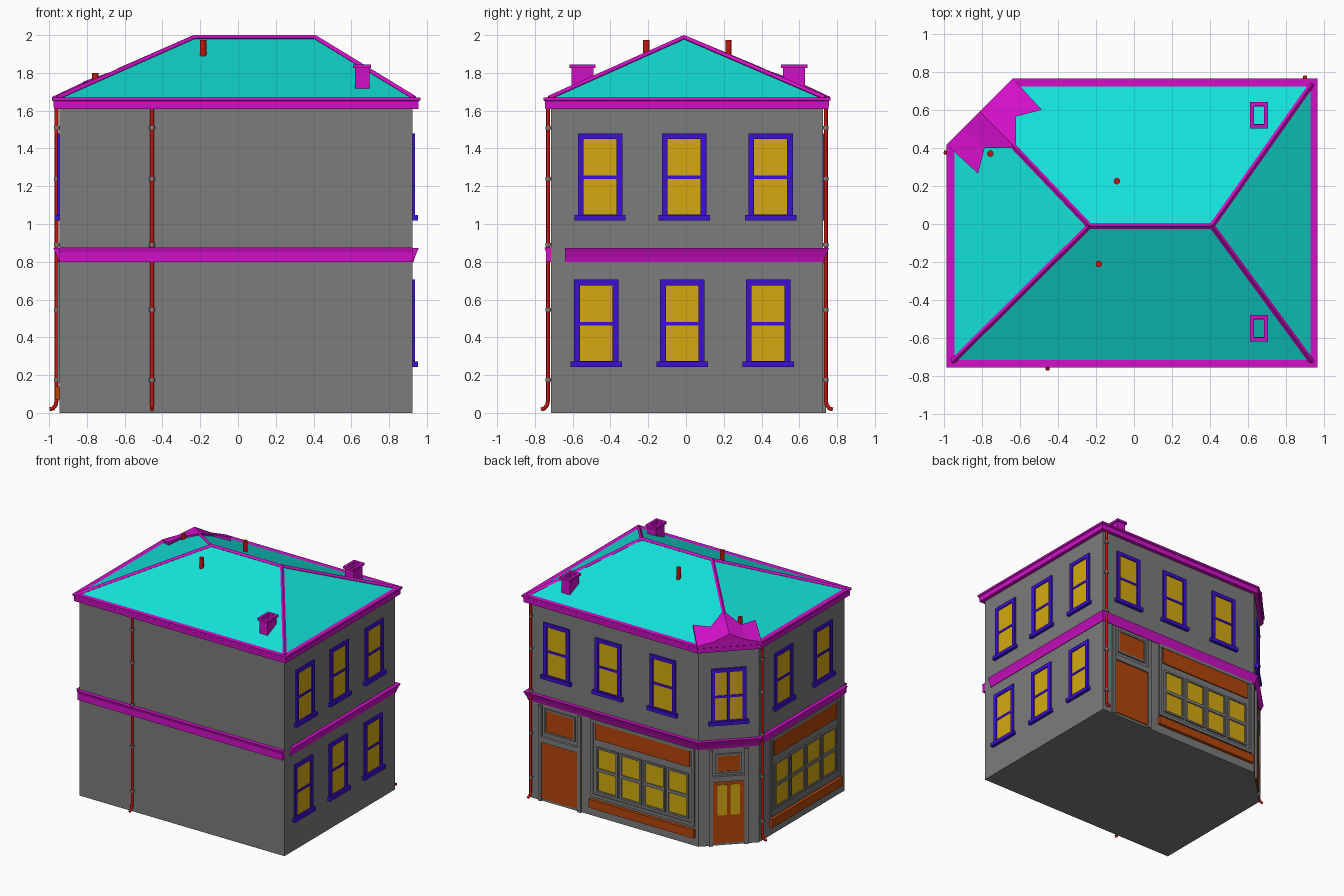
import bpy, bmesh, math
from mathutils import Matrix, Vector

if "Cube" in bpy.data.objects:
    bpy.data.objects.remove(bpy.data.objects["Cube"])

def mat(name, r, g, b):
    m = bpy.data.materials.new(name)
    m.diffuse_color = (r, g, b, 1)
    m.use_nodes = True
    m.node_tree.nodes["Principled BSDF"].inputs["Base Color"].default_value = m.diffuse_color
    return m

GREY = mat("wall grey", .20, .20, .20)
TEAL = mat("roof teal", .006, .76, .69)
PINK = mat("trim magenta", .65, .005, .58)
BLUE = mat("window blue", .045, .005, .65)
GLASS = mat("glass yellow", .66, .40, .005)
WOOD = mat("shop orange", .46, .06, .003)
RED = mat("pipe red", .56, .008, .005)

def finish(name, bm, m):
    bmesh.ops.recalc_face_normals(bm, faces=bm.faces)
    me = bpy.data.meshes.new(name)
    bm.to_mesh(me)
    bm.free()
    me.materials.append(m)
    ob = bpy.data.objects.new(name, me)
    bpy.context.collection.objects.link(ob)
    return ob

def mesh(name, verts, faces, m):
    bm = bmesh.new()
    vs = [bm.verts.new(v) for v in verts]
    for f in faces:
        bm.faces.new([vs[i] for i in f])
    return finish(name, bm, m)

# Wall frames: local axes are u (along wall), n (outward), z
def wall(ox, oy, nx, ny):
    return Matrix(((ny, nx, 0, ox), (-nx, ny, 0, oy), (0, 0, 1, 0), (0, 0, 0, 1)))

S = math.sqrt(.5)
X0, X1, Y0, Y1, CX, CY = -.945, .925, -.715, .725, -.62, .40
FRONT = wall(0, Y0, 0, -1)
RIGHT = wall(X1, 0, 1, 0)
BACK = wall(0, Y1, 0, 1)
LEFT = wall(X0, 0, -1, 0)
CORNER = wall((X0 + CX) / 2, (Y1 + CY) / 2, -S, S)
WORLD = Matrix.Identity(4)

def boxes(name, m, w, items):
    """items: (u0, u1, z0, z1, depth[, start depth])"""
    bm = bmesh.new()
    for u0, u1, z0, z1, d, *s in items:
        n0 = s[0] if s else -.01
        mx = w @ Matrix.Translation(((u0 + u1) / 2, (n0 + d) / 2, (z0 + z1) / 2)) \
            @ Matrix.Diagonal((u1 - u0, d - n0, z1 - z0, 1))
        bmesh.ops.create_cube(bm, size=1, matrix=mx)
    return finish(name, bm, m)

def border(u0, u1, z0, z1, t, d):
    return [(u0, u0 + t, z0, z1, d), (u1 - t, u1, z0, z1, d),
            (u0 + t, u1 - t, z1 - t, z1, d), (u0 + t, u1 - t, z0, z0 + t, d)]

def tube(name, m, pts, r, w=WORLD, res=2, smooth=True):
    cu = bpy.data.curves.new(name, 'CURVE')
    cu.dimensions = '3D'
    cu.bevel_depth, cu.bevel_resolution, cu.use_fill_caps = r, res, True
    sp = cu.splines.new('POLY')
    sp.points.add(len(pts) - 1)
    for p, q in zip(sp.points, pts):
        p.co = (*(w @ Vector(q)), 1)
    cu.materials.append(m)
    ob = bpy.data.objects.new(name, cu)
    bpy.context.collection.objects.link(ob)
    bpy.ops.object.select_all(action='DESELECT')
    ob.select_set(True)
    bpy.context.view_layer.objects.active = ob
    bpy.ops.object.convert(target='MESH')
    if smooth:
        bpy.ops.object.shade_smooth_by_angle(angle=math.radians(50))
    else:
        bpy.ops.object.shade_flat()

# Mitred outline offset and profile sweep
def offset(path, d, closed):
    out, n = [], len(path)
    for i, p in enumerate(path):
        ns = []
        for a, b in ((i - 1, i), (i, i + 1)):
            if closed or (a >= 0 and b < n):
                e = (Vector(path[b % n]) - Vector(path[a % n])).normalized()
                ns.append(Vector((e.y, -e.x)))
        k = sum(ns, Vector((0, 0)))
        k = k / k.dot(ns[0])
        out.append(Vector(p) + k * d)
    return out

def sweep(name, m, path, profile, closed):
    n, k = len(path), len(profile)
    verts = [(*v, z) for d, z in profile for v in offset(path, d, closed)]
    faces = [(j * n + i, j * n + (i + 1) % n, (j + 1) % k * n + (i + 1) % n, (j + 1) % k * n + i)
             for j in range(k) for i in range(n if closed else n - 1)]
    if not closed:
        faces += [[j * n for j in range(k)], [j * n + n - 1 for j in range(k)]]
    return mesh(name, verts, faces, m)

# Building body with a cut corner
plan = [(X0, Y0), (X1, Y0), (X1, Y1), (CX, Y1), (X0, CY)]
body = [(x, y, z) for z in (0, 1.63) for x, y in plan]
mesh("walls", body, [range(5), range(5, 10)] + [(i, (i + 1) % 5, (i + 1) % 5 + 5, i + 5) for i in range(5)], GREY)

# Eaves gutter and floor belts
sweep("eaves", PINK, plan, [(-.01, 1.61), (.03, 1.61), (.032, 1.65), (.04, 1.655), (.04, 1.67), (-.01, 1.67)], True)
sweep("front_belt", PINK, plan[:2], [(-.01, .80), (.026, .80), (.026, .85), (.034, .875), (-.01, .875)], False)
sweep("side_belt", PINK, [(X1, -.64)] + plan[2:] + [(X0, Y0)],
      [(-.01, .80), (.005, .80), (.012, .825), (.022, .85), (.032, .872), (-.01, .872)], False)

# Hipped roof, clipped at the cut corner
RL, RR = (-.235, -.01, 1.985), (.41, -.01, 1.985)
base = [(*v, 1.665) for v in offset(plan, .01, True)]
peak = ((base[3][0] + base[4][0]) / 2, (base[3][1] + base[4][1]) / 2, 1.737)
mesh("roof", base + [RL, RR, peak],
     [(0, 1, 6, 5), (1, 2, 6), (2, 3, 7, 5, 6), (4, 0, 5, 7), (3, 4, 7), (4, 3, 2, 1, 0)], TEAL)
tube("ridge_strip", PINK, [RL, RR], .015, res=0, smooth=False)
for a, b in ((RL, base[0]), (RR, base[1]), (RR, base[2]), (RL, (-.64, .415, 1.807))):
    tube("hip_strip", PINK, [a, b], .015, res=0, smooth=False)

# Small gable with two ears above the cut corner
A, B = offset(plan, .04, True)[4], offset(plan, .04, True)[3]
P, Q1, Q2 = A.lerp(B, .5), A.lerp(B, .25), A.lerp(B, .75)
top = [(*A, 1.672), (*Q1, 1.70), (*P, 1.757), (*Q2, 1.70), (*B, 1.672),
       (-.485, .60, 1.75), (-.62, .565, 1.755), (-.62, .40, 1.825), (-.785, .40, 1.755), (-.82, .265, 1.75)]
low = [(x, y, 1.66) for x, y, z in top]
mesh("corner_gable", top + low,
     [(0, 1, 8, 9), (1, 2, 7, 8), (2, 3, 6, 7), (3, 4, 5, 6), range(10, 20)]
     + [(i, (i + 1) % 10, (i + 1) % 10 + 10, i + 10) for i in range(10)], PINK)

# Hollow chimneys with caps
def ring(x, y, w, l, t, z0, z1):
    return [(x - w, x + w, z0, z1, y - l + t, y - l), (x - w, x + w, z0, z1, y + l, y + l - t),
            (x - w, x - w + t, z0, z1, y + l - t, y - l + t), (x + w - t, x + w, z0, z1, y + l - t, y - l + t)]

for y in (-.548, .572):
    boxes("chimney", PINK, WORLD, ring(.657, y, .038, .058, .012, 1.69, 1.83) + ring(.657, y, .048, .07, .022, 1.826, 1.845))

# Open roof vents
for x, y, z in ((-.185, -.21, 1.975), (-.09, .225, 1.975), (-.755, .37, 1.80)):
    bm = bmesh.new()
    for r in (.017, .011):
        bmesh.ops.create_cone(bm, cap_ends=False, segments=12, radius1=r, radius2=r, depth=.12,
                              matrix=Matrix.Translation((x, y, z - .06)))
    bmesh.ops.bridge_loops(bm, edges=[e for e in bm.edges if e.is_boundary and e.verts[0].co.z > z - .01])
    finish("roof_vent", bm, RED)

# Downpipes with brackets and curved outlets
for w, u in ((FRONT, .455), (BACK, .90), (LEFT, .375)):
    tube("downpipe", RED, [(u, .015, 1.65), (u, .015, .07), (u, .02, .042), (u, .034, .024), (u, .052, .018)], .0105, w)
    for z in (.175, .545, .89, 1.24, 1.51):
        tube("pipe_bracket", GREY, [(u, .014, z - .009), (u, .014, z + .009)], .0155, w)

# Sash windows
def window(w, u, z0, h=.46, half=.118, cols=1):
    z1, a, b = z0 + h, u - half, u + half
    boxes("window_glass", GLASS, w, [(a + .02, b - .02, z0 + .02, z1 - .02, .003)])
    bars = [(a + .03, b - .03, z0 + .218, z0 + .236, .009)]
    if cols == 2:
        bars.append((u - .011, u + .011, z0 + .02, z1 - .02, .009))
    boxes("window_frame", BLUE, w, border(a, b, z0, z1, .031, .013) + bars
          + [(a - .018, b + .018, z0 - .002, z0 + .028, .027)])

for y in (-.455, -.01, .448):
    window(RIGHT, -y, 1.02)
for y in (-.475, -.02, .435):
    window(RIGHT, -y, .245)
for x in (.67, .20, -.30):
    window(BACK, x, 1.02)
for y in (.085, -.43):
    window(LEFT, y, 1.02)
window(CORNER, 0, 1.0, half=.135, cols=2)

# Shop fronts: sign board, two rows of panes, low ledge
def shop(w, c, half):
    boxes("shop_sign_board", WOOD, w, [(c - half, c + half, .64, .785, .009)])
    boxes("shop_ledge", WOOD, w, [(c - half - .05, c + half + .05, .07, .14, .025)])
    boxes("shop_surround", GREY, w, border(c - half - .045, c + half + .045, .16, .80, .025, .012))
    pitch = half * 2 / 4
    for i in range(4):
        u = c - half + pitch * (i + .5)
        for z in (.22, .405):
            boxes("shop_pane", GLASS, w, [(u - .085, u + .085, z, z + .165, .004)])
            boxes("shop_pane_frame", GREY, w, border(u - .097, u + .097, z - .012, z + .177, .015, .013))

shop(BACK, -.115, .43)
shop(LEFT, -.20, .41)

# Doors with transom panels
def door(w, c, half, top, t0, t1, th):
    boxes("door", WOOD, w, [(c - half, c + half, .02, top, .008)])
    boxes("door_transom", WOOD, w, [(c - th, c + th, t0, t1, .008)])
    boxes("door_surround", GREY, w, [(c - half - .03, c - half, 0, .79, .016), (c + half, c + half + .03, 0, .79, .016),
                                     (c - half, c + half, top, top + .045, .02)])
    boxes("transom_frame", GREY, w, border(c - th - .015, c + th + .015, t0 - .015, t1 + .015, .015, .014))

door(BACK, .64, .165, .49, .585, .755, .125)
door(CORNER, 0, .12, .53, .61, .74, .085)
for u in (-.05, .05):
    boxes("door_glass", GLASS, CORNER, [(u - .036, u + .036, .25, .50, .012)])
